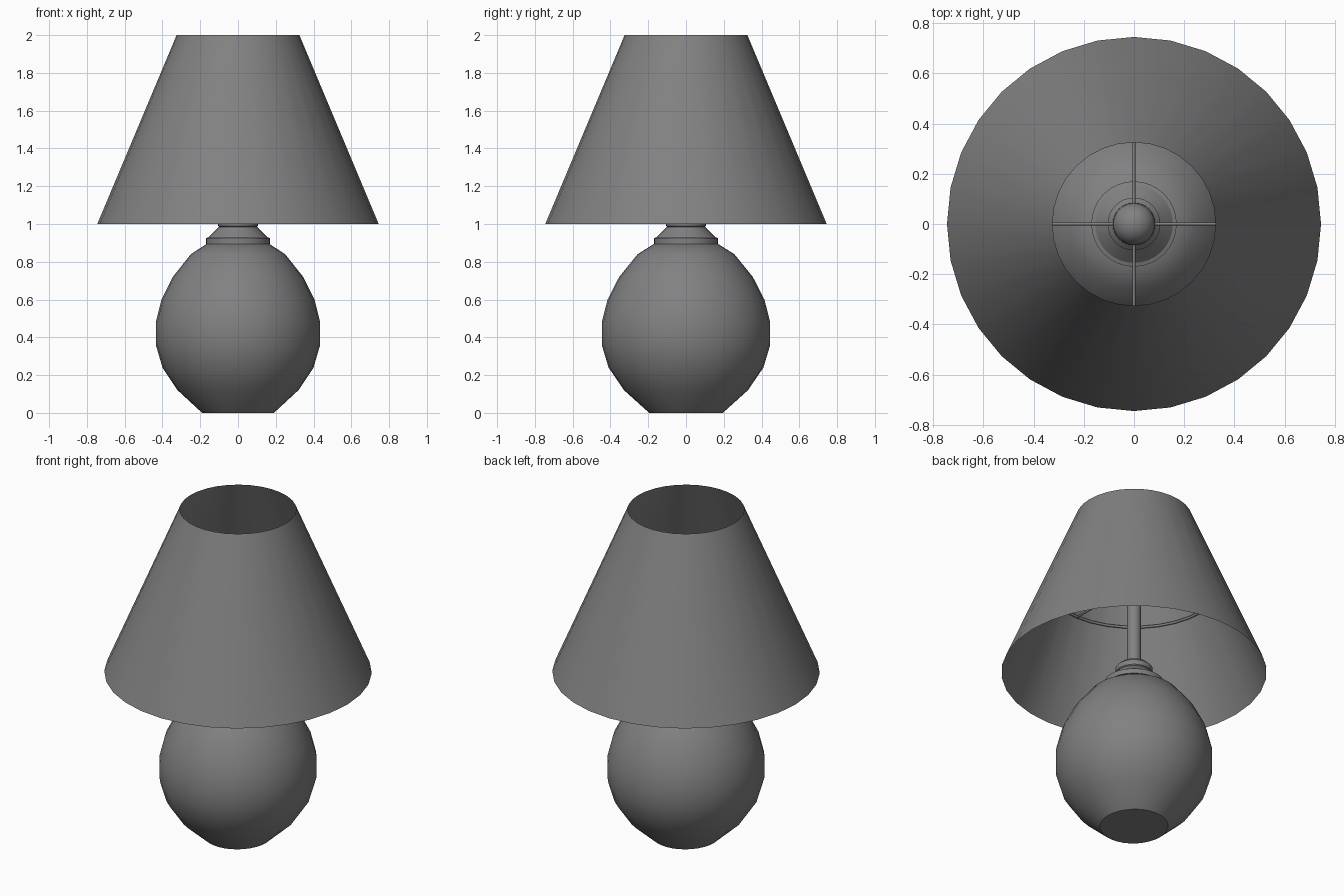
import bpy
import bmesh
import math
from mathutils import Matrix, Vector

cube = bpy.data.objects.get("Cube")
if cube:
    bpy.data.objects.remove(cube, do_unlink=True)

grey = bpy.data.materials.new("plain grey")
grey.use_nodes = True
color = (0.22, 0.22, 0.22, 1)
grey.diffuse_color = color
grey.node_tree.nodes["Principled BSDF"].inputs["Base Color"].default_value = color


def finish(name, bm, angle=40):
    mesh = bpy.data.meshes.new(name)
    bmesh.ops.recalc_face_normals(bm, faces=bm.faces)
    bm.to_mesh(mesh)
    bm.free()
    mesh.materials.append(grey)
    obj = bpy.data.objects.new(name, mesh)
    bpy.context.collection.objects.link(obj)
    bpy.ops.object.select_all(action="DESELECT")
    obj.select_set(True)
    bpy.context.view_layer.objects.active = obj
    bpy.ops.object.shade_smooth_by_angle(angle=math.radians(angle))
    return obj


def lathe(name, profile, sides=32, angle=40):
    """Spin (radius, height) points around the z axis."""
    bm = bmesh.new()
    verts = [bm.verts.new((r, 0, z)) for r, z in profile]
    edges = [bm.edges.new(pair) for pair in zip(verts, verts[1:])]
    bmesh.ops.spin(bm, geom=verts + edges, cent=(0, 0, 0), axis=(0, 0, 1),
                   angle=math.tau, steps=sides, use_merge=True)
    bmesh.ops.remove_doubles(bm, verts=bm.verts, dist=0.0001)
    return finish(name, bm, angle)


# Round body with a flat foot
body = lathe("body", [(0, 0), (0.19, 0), (0.32, 0.12), (0.4, 0.24), (0.435, 0.36),
                      (0.435, 0.48), (0.405, 0.6), (0.345, 0.72), (0.25, 0.84),
                      (0.165, 0.895), (0, 0.9)])
body.scale.y = 1.025

# Stepped neck and the socket collar above it
lathe("neck", [(0, 0.895), (0.17, 0.895), (0.17, 0.925), (0.155, 0.93), (0.1, 0.985),
               (0.105, 0.99), (0.105, 1.02), (0.085, 1.04), (0.04, 1.045)], angle=25)

# Upright rod with a round knob
ring_z = 1.575
lathe("rod", [(0.04, 1.03), (0.04, ring_z)], sides=16)
bm = bmesh.new()
bmesh.ops.create_uvsphere(bm, u_segments=20, v_segments=12, radius=0.085,
                          matrix=Matrix.Translation((0, 0, ring_z)))
finish("knob", bm)

# Wire ring touching the inside of the shade
ring_r, wire = 0.495, 0.008
section = [(ring_r + wire * math.cos(a), ring_z + wire * math.sin(a))
           for a in (math.tau * i / 8 for i in range(9))]
lathe("shade_ring", section, angle=60)

# Four spokes from the knob to the ring
for i, side in enumerate(("left", "back", "right", "front")):
    bm = bmesh.new()
    turn = Matrix.Rotation(i * math.pi / 2, 4, "Z")
    lay = Matrix.Rotation(math.pi / 2, 4, "Y")
    place = Matrix.Translation(Vector((ring_r / 2, 0, ring_z)))
    bmesh.ops.create_cone(bm, cap_ends=True, segments=8, radius1=0.006, radius2=0.006,
                          depth=ring_r, matrix=turn @ place @ lay)
    finish("spoke_" + side, bm, 60)

# Open conical shade, a thin sheet
lathe("shade", [(0.745, 1), (0.325, 2)])
